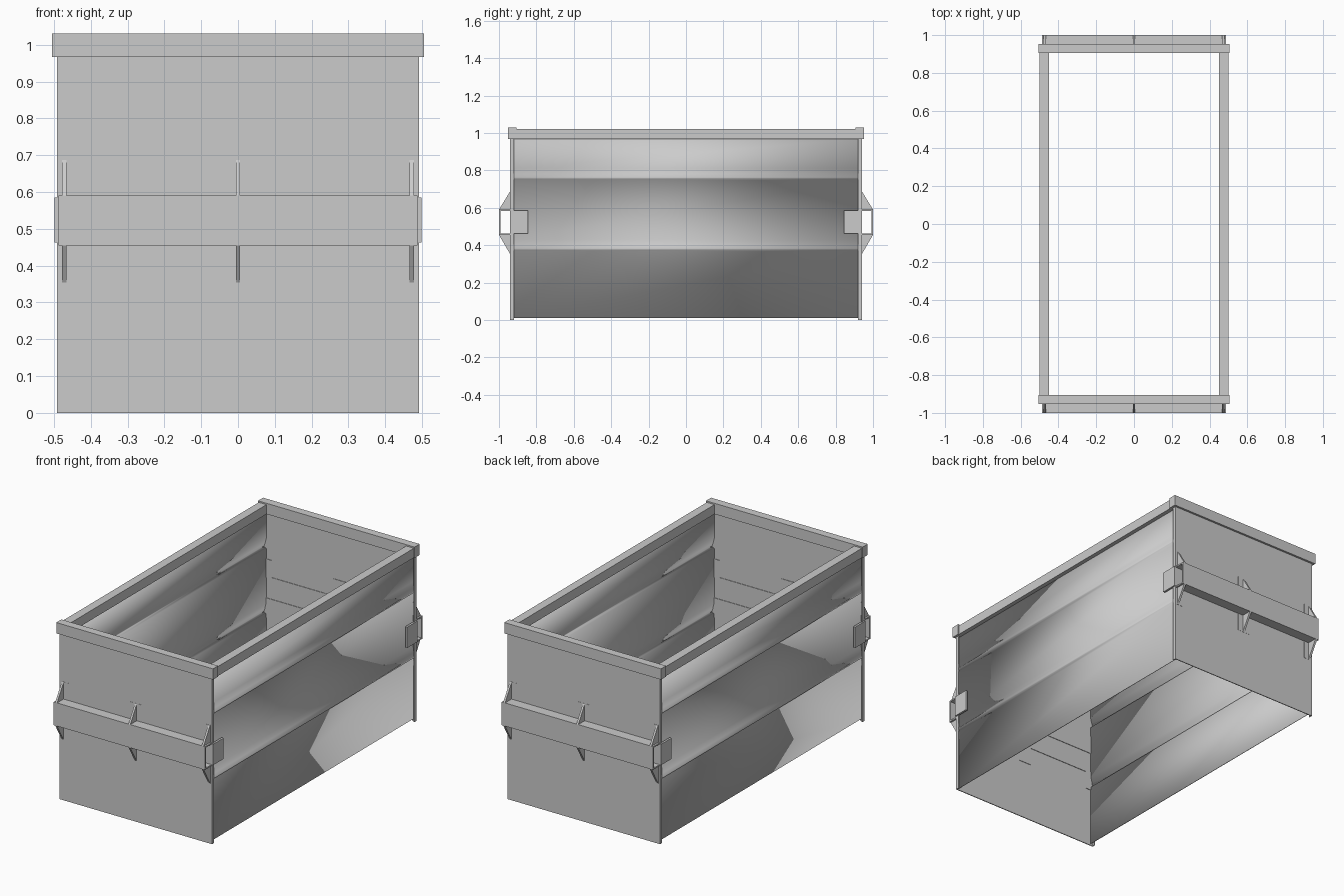
import bpy, bmesh

if "Cube" in bpy.data.objects:
    bpy.data.objects.remove(bpy.data.objects["Cube"])


def finish(name, bm, smooth=False):
    bmesh.ops.recalc_face_normals(bm, faces=bm.faces)
    me = bpy.data.meshes.new(name)
    bm.to_mesh(me)
    bm.free()
    ob = bpy.data.objects.new(name, me)
    bpy.context.collection.objects.link(ob)
    if smooth:
        for p in me.polygons:
            p.use_smooth = True
    return ob


def box(name, x, y, z):
    bm = bmesh.new()
    bmesh.ops.create_cube(bm, size=1)
    for v in bm.verts:
        v.co = [a + (b - a) * (c + 0.5) for (a, b), c in zip((x, y, z), v.co)]
    return finish(name, bm)


def span(s, a, b):
    return tuple(sorted((s * a, s * b)))


def gusset(name, x, pts):
    # triangular plate extruded across x
    bm = bmesh.new()
    rings = [[bm.verts.new((x + d, y, z)) for y, z in pts] for d in (-0.006, 0.006)]
    bm.faces.new(rings[0])
    bm.faces.new(rings[1])
    for i in range(3):
        j = (i + 1) % 3
        bm.faces.new((rings[0][i], rings[0][j], rings[1][j], rings[1][i]))
    return finish(name, bm)


# Ribbed side panel: a rounded outward step at each rib, sharp return below it
PANEL = [(0.474, 0.01), (0.474, 0.368)]
for z in (0.375, 0.755):
    PANEL += [(0.488, z), (0.488, z + 0.007), (0.482, z + 0.025), (0.474, z + 0.055)]
    if z < 0.5:
        PANEL.append((0.474, 0.748))
PANEL.append((0.474, 0.97))

for s, side in ((1, "right"), (-1, "left")):
    bm = bmesh.new()
    rows = [[bm.verts.new((s * x, y, z)) for y in (-0.935, 0.935)] for x, z in PANEL]
    for a, b in zip(rows, rows[1:]):
        bm.faces.new((a[0], a[1], b[1], b[0]))
    panel = finish(side + "_panel", bm, smooth=True)
    mod = panel.modifiers.new("thickness", 'SOLIDIFY')
    mod.thickness = 0.004
    mod.offset = 0

    # Side rail of the top rim
    box(side + "_rim_rail", span(s, 0.45, 0.50), (-0.906, 0.906), (0.967, 1.022))

for s, end in ((1, "back"), (-1, "front")):
    # End wall with folded corners
    box(end + "_wall", (-0.488, 0.488), span(s, 0.935, 0.94), (0, 0.97))
    box(end + "_rim_rail", (-0.505, 0.505), span(s, 0.905, 0.952), (0.967, 1.03))
    for t, side in ((1, "right"), (-1, "left")):
        box(f"{end}_{side}_corner", span(t, 0.486, 0.491), span(s, 0.92, 0.94), (0, 0.97))
        # Wrap-around tab tying the lifting channel to the side
        box(f"{end}_{side}_tab", span(t, 0.487, 0.499), span(s, 0.845, 0.941), (0.463, 0.585))

    # Lifting channel, open at both ends
    box(end + "_channel_face", (-0.488, 0.488), span(s, 0.992, 1.0), (0.455, 0.59))
    for z, label in ((0.455, "bottom"), (0.582, "top")):
        box(f"{end}_channel_{label}", (-0.488, 0.488), span(s, 0.932, 0.996), (z, z + 0.008))

    # Gussets above and below the channel, each with a backing plate on the wall
    for x, a, b in ((-0.472, -0.48, -0.435), (0, -0.04, 0.04), (0.472, 0.435, 0.48)):
        for z0, z1, label in ((0.59, 0.69, "upper"), (0.455, 0.35, "lower")):
            gusset(f"{end}_{label}_gusset", x,
                   [(s * 0.939, z0), (s * 1.0, z0), (s * 0.939, z1)])
            box(f"{end}_{label}_backing_plate", (a, b), span(s, 0.932, 0.941),
                tuple(sorted((z0, z1))))

bpy.ops.object.select_all(action='DESELECT')
for ob in bpy.data.objects:
    if ob.name.endswith("_panel"):
        ob.select_set(True)
        bpy.context.view_layer.objects.active = ob
bpy.ops.object.shade_smooth_by_angle(angle=0.9)
